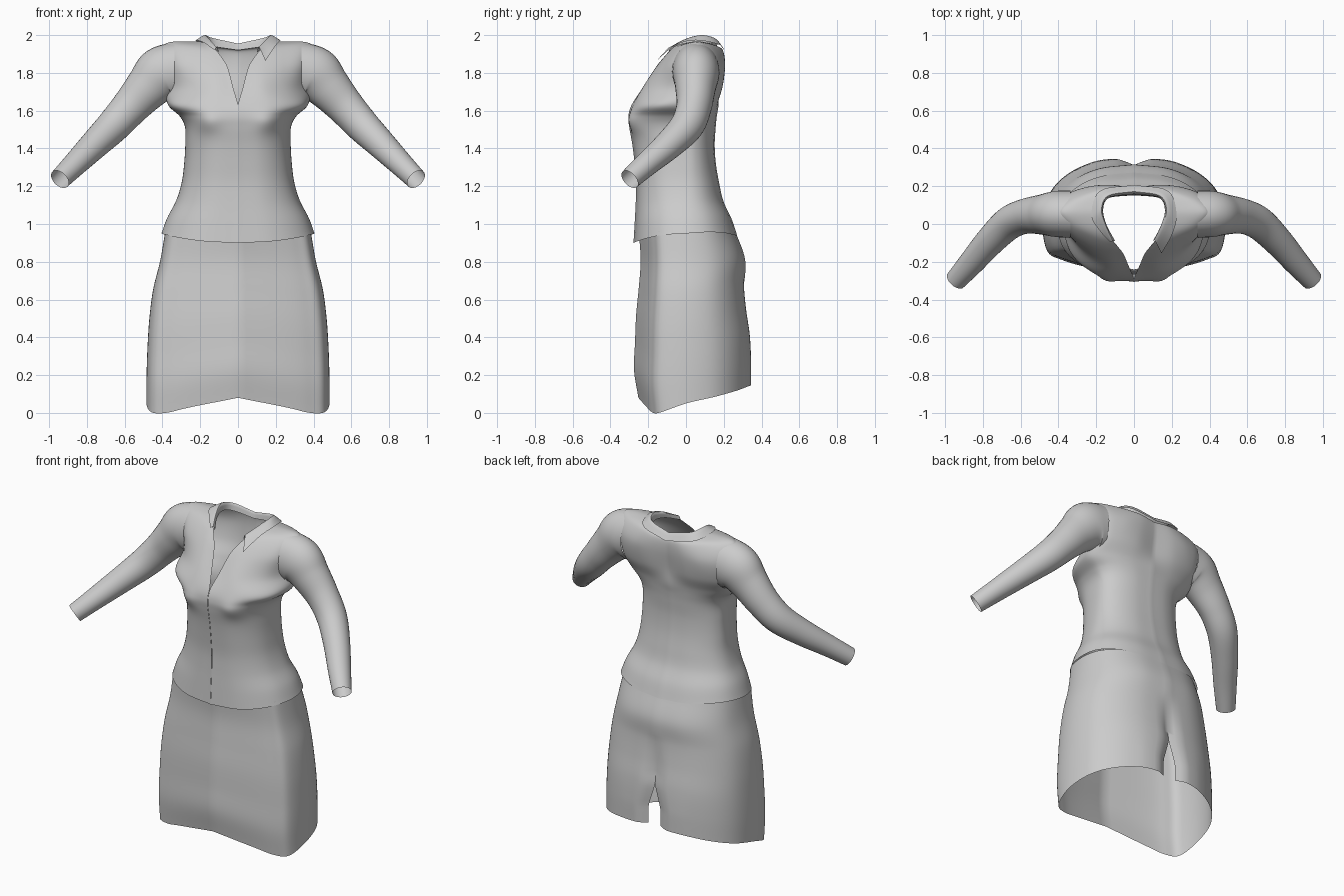
import bpy, bmesh
from math import sin, cos, pi, exp
from mathutils import Vector as V

if "Cube" in bpy.data.objects:
    bpy.data.objects.remove(bpy.data.objects["Cube"])


def spline(pts, n):
    """Catmull-Rom curve through pts, sampled at n+1 places."""
    p = [V(q) for q in pts]
    p = [2 * p[0] - p[1]] + p + [2 * p[-1] - p[-2]]
    out = []
    for i in range(n + 1):
        s = i / n * (len(p) - 3)
        k = min(int(s), len(p) - 4)
        t = s - k
        a, b, c, d = p[k:k + 4]
        out.append(0.5 * (2 * b + (c - a) * t + (2 * a - 5 * b + 4 * c - d) * t * t
                          + (3 * b - a - 3 * c + d) * t ** 3))
    return out


def loft(rows, nc, nr):
    """Smooth grid through the given rows."""
    rows = [spline(r, nc) for r in rows]
    cols = [spline(c, nr) for c in zip(*rows)]
    return [list(r) for r in zip(*cols)]


def make(name, grids, drop=None, weld=0.0005):
    """Open cloth surface from grids of points."""
    bm = bmesh.new()
    for g in grids:
        vs = [[bm.verts.new(p) for p in r] for r in g]
        for r0, r1 in zip(vs, vs[1:]):
            for j in range(len(r0) - 1):
                bm.faces.new((r0[j], r0[j + 1], r1[j + 1], r1[j]))
    if drop:
        bad = [f for f in bm.faces if drop(f.calc_center_median())]
        bmesh.ops.delete(bm, geom=bad, context='FACES')
    bmesh.ops.remove_doubles(bm, verts=bm.verts, dist=weld)
    bmesh.ops.recalc_face_normals(bm, faces=bm.faces)
    me = bpy.data.meshes.new(name)
    bm.to_mesh(me)
    bm.free()
    ob = bpy.data.objects.new(name, me)
    bpy.context.collection.objects.link(ob)
    bpy.ops.object.select_all(action='DESELECT')
    ob.select_set(True)
    bpy.context.view_layer.objects.active = ob
    bpy.ops.object.shade_smooth_by_angle(angle=0.8)
    return ob


def flip(g):
    return [[V((-p.x, p.y, p.z)) for p in r] for r in g]


def ring(z, w, yf, yb, ef=0.8, eb=0.9, flat=1.0):
    """Half body outline, front centre round the side to back centre."""
    out = []
    for k in range(9):
        t = k * pi / 8
        s = sin(t) if 0 < k < 8 else 0
        c = abs(cos(t)) if k != 4 else 0
        e = ef if k < 4 else eb
        y = (yf if k < 4 else yb) * c ** e
        out.append((w * s ** e, y * (flat if k in (1, 2) else 1), z))
    return out


def shift_hem(rows, hem, top):
    """Raise the lower edge by the hem heights, fading out at top."""
    z0 = rows[0][0][2]
    return [[(x, y, z + h * max(0, 1 - (z - z0) / (top - z0)))
             for (x, y, z), h in zip(r, hem)] for r in rows]


# Skirt with sloping hem and back slit
skirt_rows = [ring(z, w, f, b, 0.68, 0.88, 0.87) for z, w, f, b in (
    (0.0, .484, -.252, .352), (.16, .484, -.275, .352), (.32, .479, -.27, .345),
    (.48, .469, -.264, .325), (.64, .449, -.25, .312), (.80, .412, -.24, .312),
    (.96, .385, -.25, .262))]
skirt_rows = shift_hem(skirt_rows, (.08, .03, 0, .004, .05, .085, .115, .14, .15), .9)
skirt = loft(skirt_rows, 48, 40)
for r in skirt:
    for p in r:
        if p.y > 0.1:
            low = min(1, max(0, (0.72 - p.z) / 0.25))
            p.y -= 0.035 * low * exp(-(p.x / 0.04) ** 2)
            gap = 0.042 * min(1, max(0, (0.40 - p.z) / 0.14))
            p.x += gap * max(0, 1 - p.x / 0.25)
make("skirt", [skirt, flip(skirt)])

# Jacket body: waist rings, then chest, shoulder and neckline rows
body_rows = [ring(z, w, f, b, e) for z, w, f, b, e in (
    (.93, .405, -.278, .272, .88), (1.02, .375, -.272, .243, .88), (1.12, .328, -.266, .198, .88),
    (1.22, .298, -.264, .175, .86), (1.32, .285, -.272, .158, .86), (1.42, .279, -.284, .152, .86),
    (1.51, .280, -.300, .157, .84), (1.57, .308, -.305, .163, .84), (1.63, .370, -.288, .172, .84))]
body_rows = shift_hem(body_rows, (-.03, -.022, -.005, .012, .02, .027, .023, .012, .005), 1.15)
body_rows += [
    [(.025, -.23, 1.72), (.14, -.225, 1.72), (.25, -.165, 1.72), (.33, -.075, 1.72),
     (.385, .04, 1.72), (.35, .13, 1.72), (.27, .172, 1.72), (.14, .192, 1.72), (0, .175, 1.72)],
    [(.055, -.16, 1.83), (.14, -.155, 1.83), (.24, -.12, 1.84), (.34, -.06, 1.85),
     (.40, .06, 1.87), (.36, .15, 1.85), (.25, .195, 1.84), (.13, .207, 1.84), (0, .19, 1.84)],
    [(.085, -.12, 1.88), (.15, -.10, 1.90), (.23, -.06, 1.925), (.33, -.005, 1.945),
     (.38, .06, 1.957), (.33, .12, 1.945), (.22, .17, 1.93), (.11, .195, 1.92), (0, .188, 1.91)],
    [(.11, -.09, 1.915), (.14, -.06, 1.94), (.17, -.02, 1.955), (.19, .02, 1.963),
     (.20, .06, 1.967), (.19, .10, 1.963), (.16, .14, 1.953), (.09, .165, 1.938), (0, .166, 1.928)]]
body = loft(body_rows, 64, 84)
for r in body:
    r[0].x = max(r[0].x, 0.0008)          # open front edge
    for p in r:
        if p.y < 0:                        # bust
            p.y -= 0.022 * exp(-((p.x - .16) / .065) ** 2 - ((p.z - 1.54) / .055) ** 2)
# armholes are cut just inside the sleeve outline
make("jacket_body", [body, flip(body)], lambda c: abs(c.x) > 0.35 and
     ((c.y - .05) / .118) ** 2 + ((c.z - 1.805) / .14) ** 2 < 1)

# Sleeves: oval sections along a bent arm path (radii packed alongside)
path = [(.335, .052, 1.808), (.41, .053, 1.787), (.48, .05, 1.72), (.57, .042, 1.62),
        (.66, .005, 1.52), (.76, -.09, 1.42), (.86, -.205, 1.32), (.943, -.298, 1.237)]
radii = [(.125, .153, 0), (.122, .147, 0), (.107, .12, 0), (.093, .10, 0),
         (.088, .09, 0), (.078, .077, 0), (.067, .064, 0), (.056, .056, 0)]
centres, sizes = spline(path, 42), spline(radii, 42)
sleeve = []
for i, (c, r) in enumerate(zip(centres, sizes)):
    t = (centres[min(i + 1, 42)] - centres[max(i - 1, 0)]).normalized()
    if i == 0:
        t = V((1, 0, 0))
    side = t.cross(V((0, 0, 1))).normalized()
    up = side.cross(t)
    sleeve.append([c + side * r.x * cos(a * pi / 16) + up * r.y * sin(a * pi / 16)
                   for a in range(33)])
make("left_sleeve", [sleeve])
make("right_sleeve", [flip(sleeve)])

# Folded collar, with a loose point on one side only
stand = [(.10, -.09, 1.91), (.147, 0, 1.945), (.163, .08, 1.955), (.13, .14, 1.94), (0, .158, 1.92)]
fold = [(.112, -.09, 1.934), (.152, 0, 1.979), (.172, .08, 2.0), (.135, .15, 1.985), (0, .172, 1.955)]
point = [(.145, -.156, 1.864), (.20, -.058, 1.945), (.225, .05, 1.973), (.18, .175, 1.95), (0, .207, 1.915)]
plain = [(.125, -.097, 1.922), (.185, -.03, 1.962), (.225, .05, 1.973), (.18, .175, 1.95), (0, .207, 1.915)]
make("collar", [loft([stand, fold, point], 24, 8), flip(loft([stand, fold, plain], 24, 8))])
